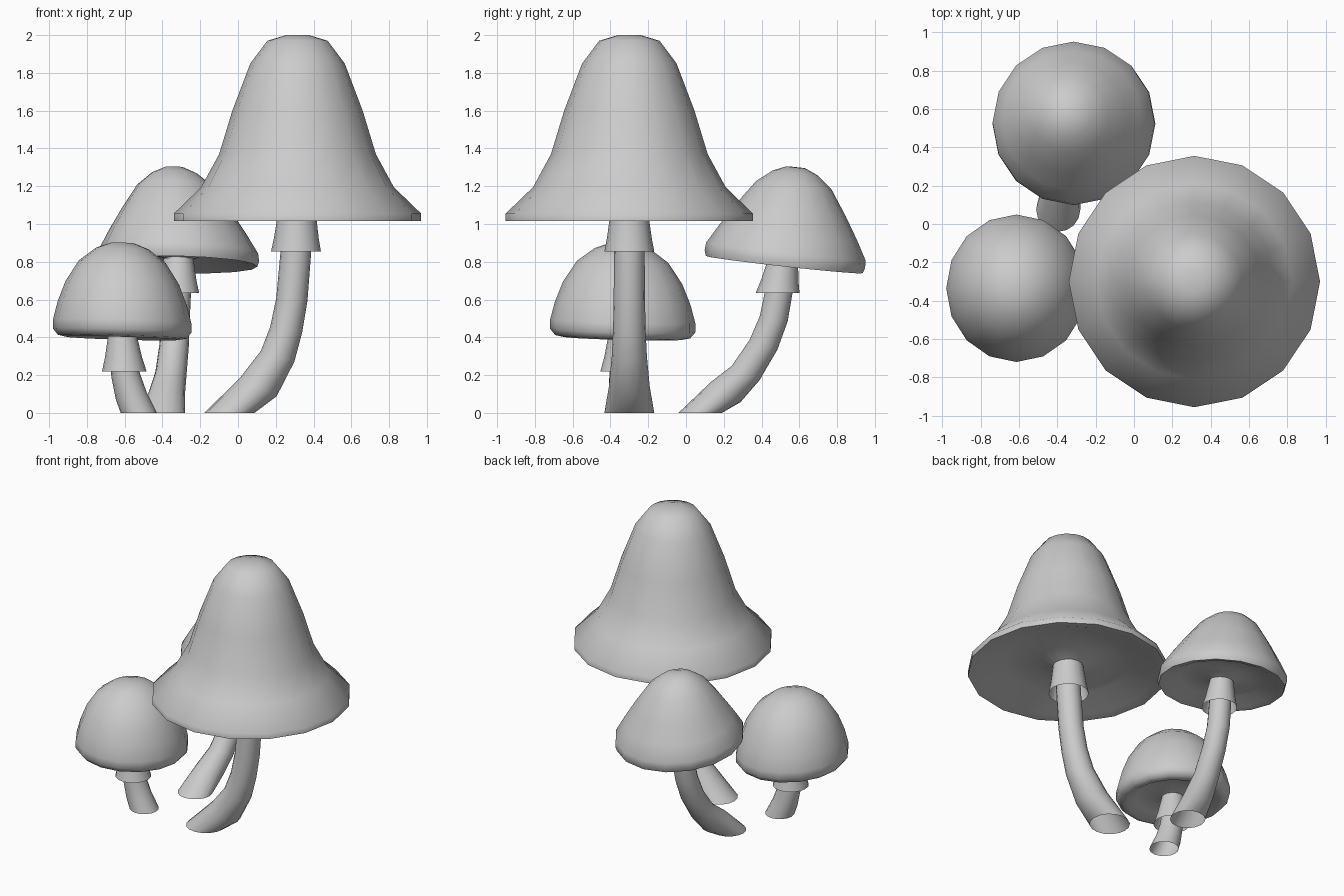
import bpy, math
from mathutils import Vector

if "Cube" in bpy.data.objects:
    bpy.data.objects.remove(bpy.data.objects["Cube"])

SIDES = 16
made = []


def skin(name, rings, close_start=False):
    """Join equal-sized rings of points into one surface."""
    n = len(rings[0])
    verts = [p for r in rings for p in r]
    faces = []
    for i in range(len(rings) - 1):
        for j in range(n):
            k = (j + 1) % n
            faces.append((i*n + j, i*n + k, (i+1)*n + k, (i+1)*n + j))
    if close_start:
        faces.append(tuple(range(n))[::-1])
    me = bpy.data.meshes.new(name)
    me.from_pydata(verts, [], faces)
    ob = bpy.data.objects.new(name, me)
    bpy.context.collection.objects.link(ob)
    made.append(ob)
    return ob


def circle(n):
    return [(math.cos(2*math.pi*j/n), math.sin(2*math.pi*j/n)) for j in range(n)]


def cap(name, centre, profile, tilt=(0, 0), lean=(0, 0), sy=1.0):
    """Turned profile (radius, height); tilt slopes the rim, lean moves the top."""
    cx, cy, cz = centre
    rings = []
    for r, h in reversed(profile):
        ring = []
        for c, s in circle(SIDES):
            dx, dy = r*c, r*s*sy
            ring.append((cx + dx + lean[0]*h, cy + dy + lean[1]*h,
                         cz + h + tilt[0]*dx + tilt[1]*dy))
        rings.append(ring)
    rings.reverse()
    ob = skin(name, [r[::-1] for r in rings], close_start=True)
    return ob


def stem(name, path, radii):
    """Curved open tube with a level foot; upper rings follow the bend."""
    pts = [Vector(p) for p in path]
    up = Vector((0, 0, 1))
    rings = []
    for i, p in enumerate(pts):
        nrm = up
        if i > 0:
            tan = (pts[min(i+1, len(pts)-1)] - pts[i-1]).normalized()
            nrm = up.lerp(tan, 0.7).normalized()
        q = up.rotation_difference(nrm)
        rings.append([tuple(p + q @ Vector((radii[i]*c, radii[i]*s, 0)))
                      for c, s in circle(SIDES)])
    return skin(name, rings)


def skirt(name, low, r_low, high, r_high):
    """Flared open collar hanging under the cap."""
    rings = []
    for t in (0, 0.35, 1):
        p = Vector(low).lerp(Vector(high), t)
        r = r_high + (r_low - r_high)*(1 - t)**1.3
        rings.append([(p.x + r*c, p.y + r*s, p.z) for c, s in circle(SIDES)])
    return skin(name, rings)


# Tall bell mushroom
cap("tall_cap", (0.315, -0.30, 1.015),
    [(0.06, 0.985), (0.16, 0.955), (0.25, 0.835), (0.345, 0.585), (0.415, 0.355),
     (0.51, 0.18), (0.655, 0.04), (0.655, 0), (0.59, 0.01), (0.42, 0.075),
     (0.22, 0.085), (0.09, 0.04)])
stem("tall_stem",
     [(-0.045, -0.3, 0), (0.11, -0.3, 0.14), (0.21, -0.3, 0.3), (0.255, -0.3, 0.44),
      (0.285, -0.3, 0.6), (0.307, -0.3, 0.86), (0.315, -0.3, 1.08)],
     [0.132, 0.108, 0.093, 0.086, 0.083, 0.081, 0.08])
skirt("tall_skirt", (0.307, -0.3, 0.855), 0.132, (0.312, -0.3, 1.06), 0.1)

# Middle mushroom at the back
cap("middle_cap", (-0.312, 0.52, 0.785),
    [(0.05, 0.515), (0.12, 0.485), (0.2, 0.42), (0.29, 0.29), (0.365, 0.17),
     (0.422, 0.07), (0.425, 0.03), (0.415, 0), (0.37, 0.01), (0.28, 0.05),
     (0.16, 0.06), (0.07, 0.03)],
    tilt=(-0.025, -0.11), lean=(-0.05, 0.12))
stem("middle_stem",
     [(-0.395, 0.075, 0), (-0.375, 0.21, 0.11), (-0.355, 0.315, 0.21),
      (-0.338, 0.41, 0.36), (-0.33, 0.465, 0.5), (-0.322, 0.49, 0.635),
      (-0.315, 0.515, 0.83)],
     [0.115, 0.095, 0.083, 0.078, 0.075, 0.073, 0.07])
skirt("middle_skirt", (-0.322, 0.485, 0.635), 0.116, (-0.315, 0.515, 0.82), 0.078)

# Small round mushroom
cap("small_cap", (-0.613, -0.335, 0.395),
    [(0.06, 0.505), (0.14, 0.475), (0.23, 0.405), (0.3, 0.295), (0.342, 0.185),
     (0.366, 0.09), (0.366, 0.04), (0.34, 0.008), (0.3, 0), (0.24, 0.035),
     (0.14, 0.05), (0.07, 0.03)],
    tilt=(-0.03, -0.025), sy=1.05)
stem("small_stem",
     [(-0.525, -0.32, 0), (-0.565, -0.325, 0.09), (-0.595, -0.33, 0.2),
      (-0.608, -0.333, 0.3), (-0.613, -0.335, 0.44)],
     [0.096, 0.084, 0.076, 0.071, 0.068])
skirt("small_skirt", (-0.602, -0.335, 0.22), 0.118, (-0.613, -0.335, 0.43), 0.072)

# Smooth shading with crisp rims
bpy.ops.object.select_all(action='DESELECT')
for ob in made:
    ob.select_set(True)
bpy.context.view_layer.objects.active = made[0]
bpy.ops.object.shade_smooth_by_angle(angle=math.radians(50))
